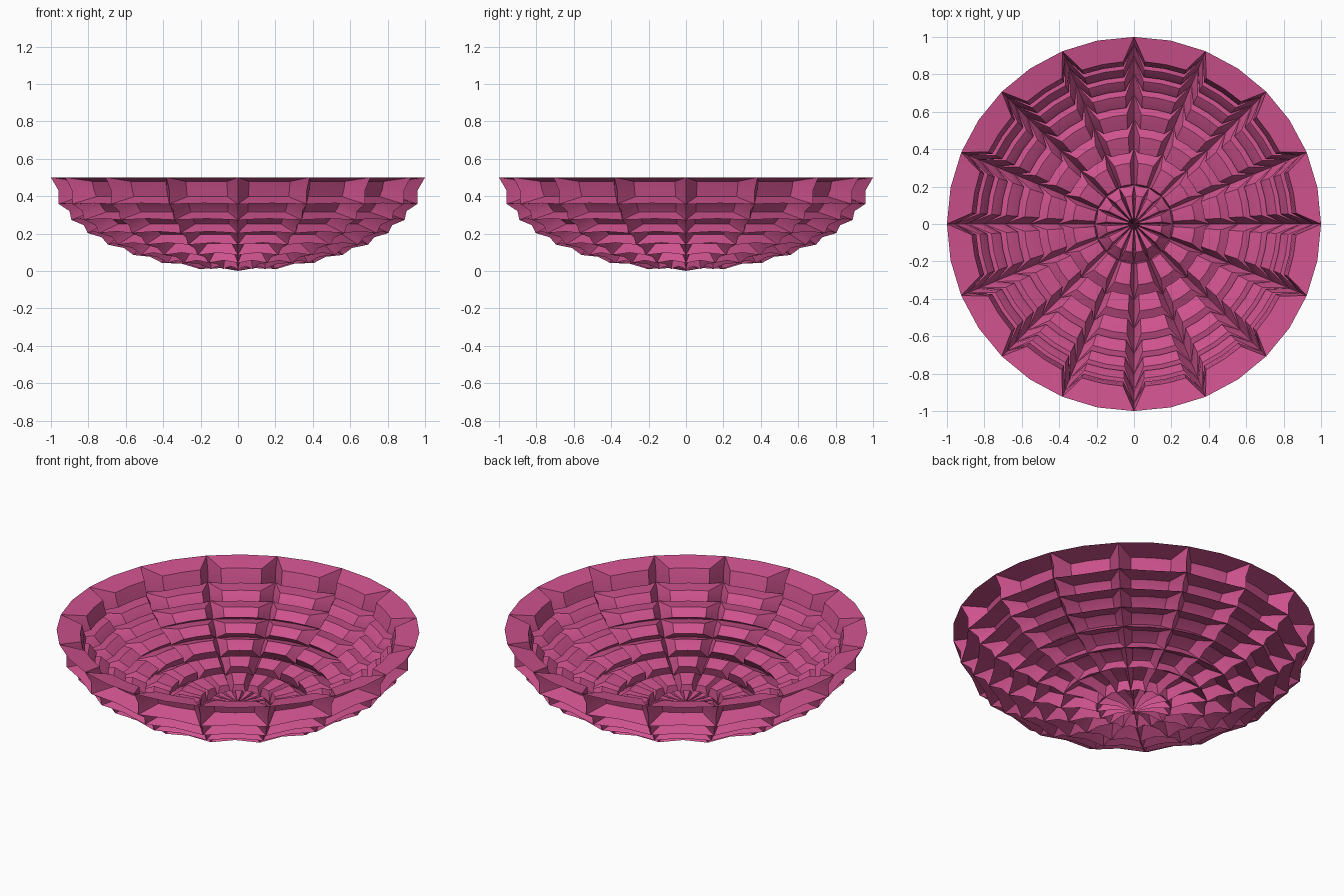
import bpy, bmesh
from math import sin, cos, radians, pi
from mathutils import Vector

cube = bpy.data.objects.get("Cube")
if cube:
    bpy.data.objects.remove(cube)

SECTORS = 16
RINGS = [0, 16.5, 27, 36.5, 46, 56, 66, 78, 90]   # latitude of each ring below the rim
INSET = 0.17


def point(lon, lat, rad):
    """Point on a bowl half as deep as it is wide."""
    return Vector((rad * cos(lat) * cos(lon), rad * cos(lat) * sin(lon), 0.5 - 0.5 * rad * sin(lat)))


# Border walk of a cell: corners and edge middles
WALK = [(0, 0), (.5, 0), (1, 0), (1, .5), (1, 1), (.5, 1), (0, 1), (0, .5)]


def add_cell(bm, sector, top, bottom, row):
    def vert(u, v, rad):
        lon = (sector + u) * 2 * pi / SECTORS
        return bm.verts.new(point(lon, radians(top + (bottom - top) * v), rad))

    outer, inner = [], []
    for u, v in WALK:
        if (u != .5 and v != .5) or (row == 0 and v == 0):
            rad = 1.0          # spiked corners and the round rim
        else:
            rad = 0.97         # edges sag between the corners
        outer.append(vert(u, v, rad))
        inner.append(vert(.5 + (u - .5) * (1 - 2 * INSET), .5 + (v - .5) * (1 - 2 * INSET), 0.87))
    centre = vert(.5, .5, 0.86)
    for i in range(8):         # sloping frame
        j = (i + 1) % 8
        bm.faces.new((outer[i], outer[j], inner[j], inner[i]))
    for i in range(0, 8, 2):   # sunken panel
        bm.faces.new((inner[i - 1], inner[i], inner[i + 1], centre))


bm = bmesh.new()
for row, (top, bottom) in enumerate(zip(RINGS, RINGS[1:])):
    for sector in range(SECTORS):
        add_cell(bm, sector, top, bottom, row)
bmesh.ops.remove_doubles(bm, verts=bm.verts, dist=0.0005)
bmesh.ops.recalc_face_normals(bm, faces=bm.faces)

mesh = bpy.data.meshes.new("dimpled_bowl")
bm.to_mesh(mesh)
bm.free()
bowl = bpy.data.objects.new("dimpled_bowl", mesh)
bpy.context.collection.objects.link(bowl)

# Single pink colour
pink = bpy.data.materials.new("rose pink")
pink.use_nodes = True
colour = (0.62, 0.085, 0.27, 1)
pink.diffuse_color = colour
pink.node_tree.nodes["Principled BSDF"].inputs["Base Color"].default_value = colour
mesh.materials.append(pink)

bpy.context.view_layer.objects.active = bowl
bowl.select_set(True)
bpy.ops.object.shade_smooth_by_angle(angle=radians(30))
